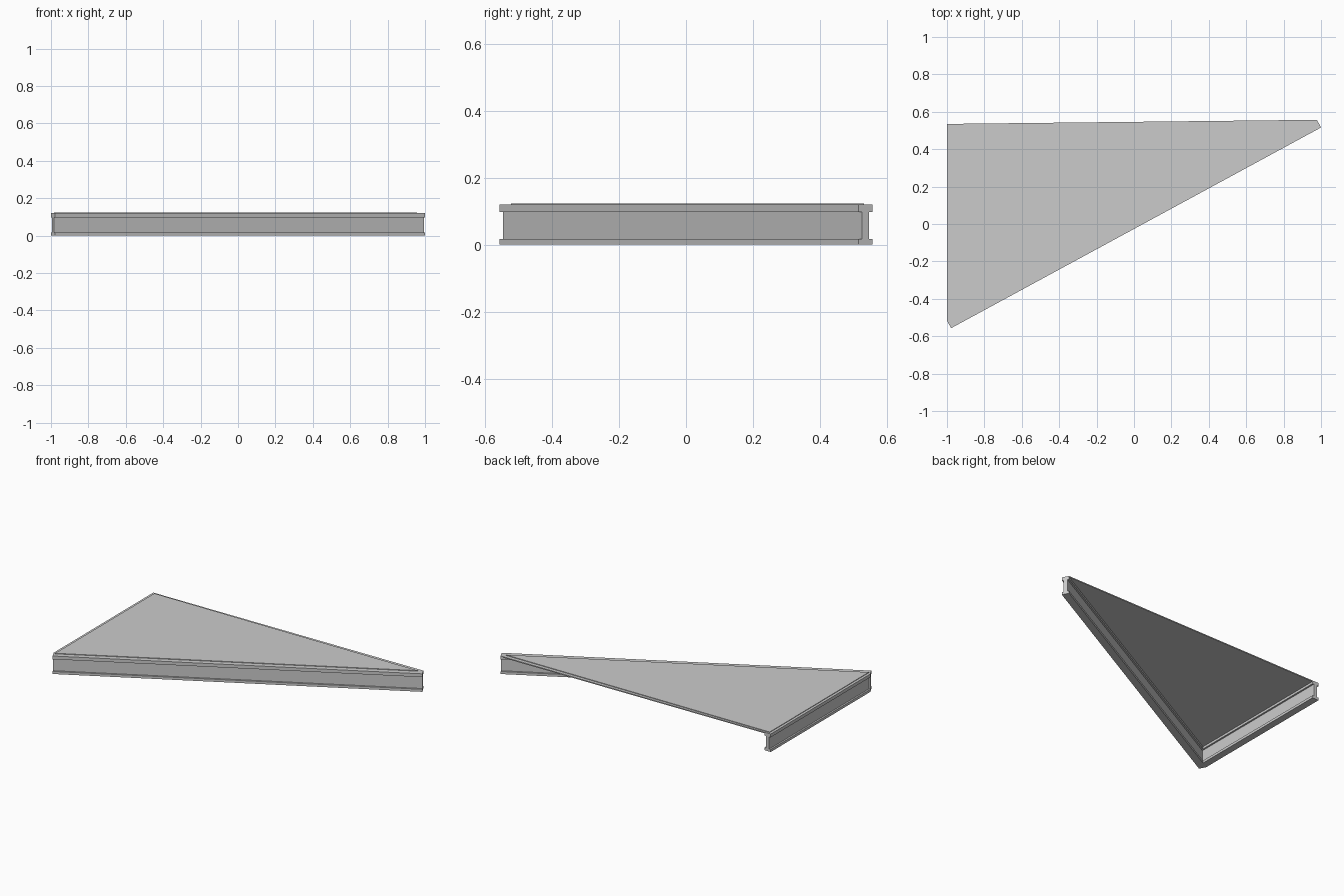
import bpy
from mathutils import Vector

if "Cube" in bpy.data.objects:
    bpy.data.objects.remove(bpy.data.objects["Cube"])


def prism(name, base, offset):
    """Flat-faced solid: a closed outline swept along an offset."""
    n = len(base)
    a = [Vector(p) for p in base]
    verts = a + [p + Vector(offset) for p in a]
    faces = [list(range(n))[::-1], list(range(n, 2 * n))]
    faces += [[i, (i + 1) % n, (i + 1) % n + n, i + n] for i in range(n)]
    normal = sum((a[i].cross(a[(i + 1) % n]) for i in range(n)), Vector())
    if normal.dot(Vector(offset)) < 0:
        faces = [f[::-1] for f in faces]
    mesh = bpy.data.meshes.new(name)
    mesh.from_pydata(verts, [], faces)
    mesh.update()
    obj = bpy.data.objects.new(name, mesh)
    bpy.context.collection.objects.link(obj)
    return obj


W = 0.047             # flange width
H = 0.113             # beam height
LIP = 0.011           # flange overhang beyond the web
WEB_LOW, WEB_HIGH = 0.017, 0.098

# I-beam section: (across, up)
half = [(0, 0), (0, WEB_LOW), (LIP, WEB_LOW), (LIP, WEB_HIGH), (0, WEB_HIGH), (0, H)]
section = half + [(W - u, z) for u, z in reversed(half)]


def beam(name, start, end, inward):
    """I-beam along its outer bottom edge, widening towards inward."""
    s, e, d = Vector((*start, 0)), Vector((*end, 0)), Vector((*inward, 0)).normalized()
    prism(name, [s + d * u + Vector((0, 0, z)) for u, z in section], e - s)


# Beams on the side and the diagonal; the back edge stays open
beam("diagonal_beam", (-0.978, -0.557), (1.0, 0.516), (-1.073, 1.978))
beam("side_beam", (-1.0, -0.516), (-1.0, 0.535), (1, 0))


def plate(name, outline, z0, z1):
    prism(name, [(x, y, z0) for x, y in outline], (0, 0, z1 - z0))


# Deck covering the beams, with a slightly inset top sheet
plate("deck_plate", [(-0.978, -0.557), (1.0, 0.516), (0.978, 0.557),
                     (-1.0, 0.535), (-1.0, -0.516)], H, 0.12)
plate("deck_top_sheet", [(-0.983, -0.523), (0.957, 0.532), (-0.983, 0.522)], 0.12, 0.124)
